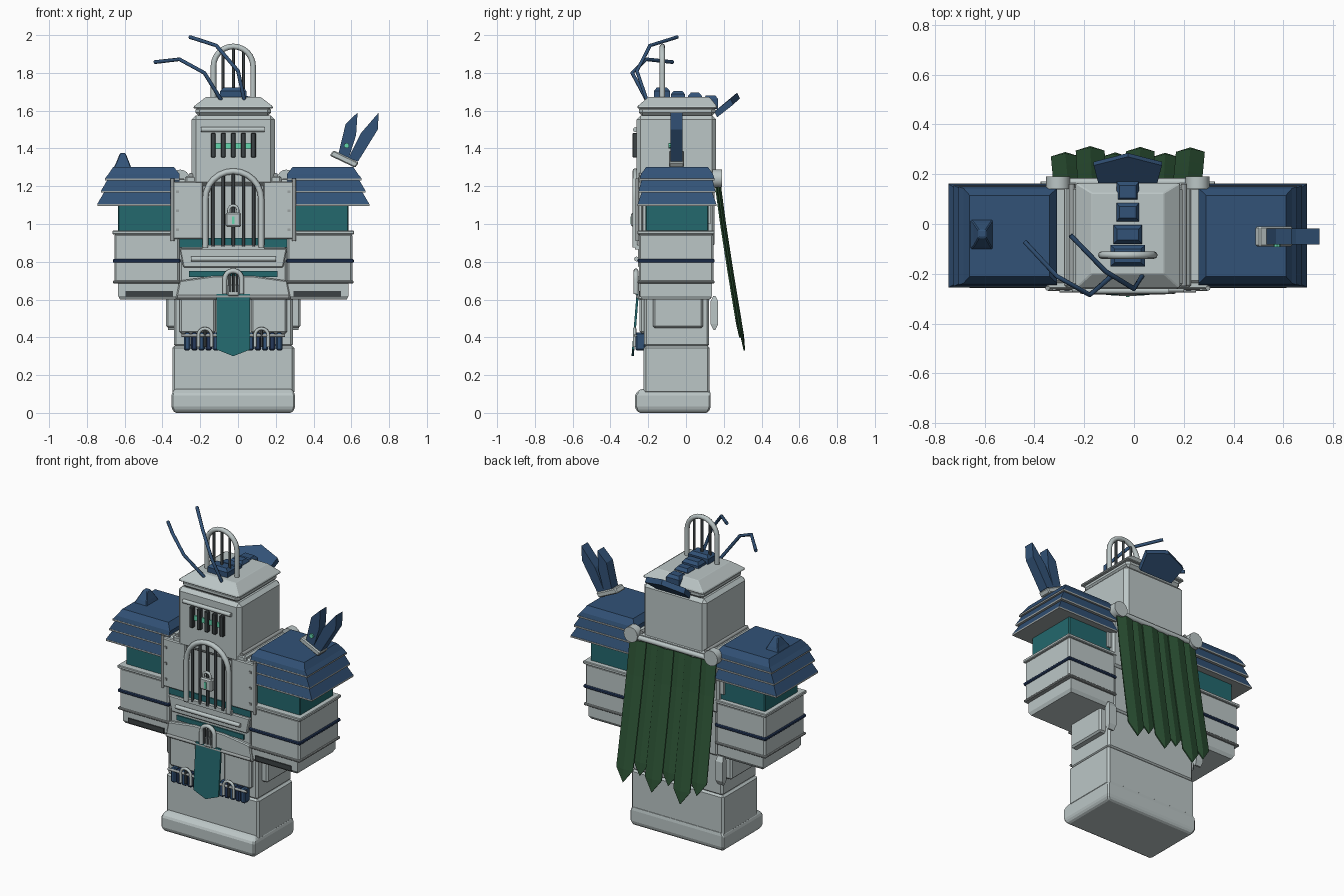
import bpy, bmesh, math
from mathutils import Vector

if "Cube" in bpy.data.objects:
    bpy.data.objects.remove(bpy.data.objects["Cube"])

C = -0.025  # centre line of the body


def material(name, rgb):
    m = bpy.data.materials.new(name)
    m.diffuse_color = (*rgb, 1)
    m.use_nodes = True
    m.node_tree.nodes["Principled BSDF"].inputs["Base Color"].default_value = m.diffuse_color
    return m


GREY = material("light_grey", (0.50, 0.565, 0.565))
TRIM = material("trim_grey", (0.33, 0.36, 0.36))
NAVY = material("navy", (0.032, 0.085, 0.185))
DEEP = material("deep_navy", (0.018, 0.040, 0.105))
TEAL = material("teal", (0.017, 0.14, 0.155))
GREEN = material("green", (0.026, 0.088, 0.036))
DARK = material("dark_grey", (0.045, 0.054, 0.058))
MINT = material("mint", (0.13, 0.68, 0.43))


def finish(bm, name, mat, bevel=0):
    bmesh.ops.recalc_face_normals(bm, faces=bm.faces)
    me = bpy.data.meshes.new(name)
    bm.to_mesh(me)
    bm.free()
    me.materials.append(mat)
    ob = bpy.data.objects.new(name, me)
    bpy.context.collection.objects.link(ob)
    if bevel:
        mod = ob.modifiers.new("bevel", "BEVEL")
        mod.width, mod.segments = bevel, 1
    return ob


def loft(name, rects, mat, bevel=0):
    """Stack of rectangles (x0, x1, y0, y1, z)."""
    bm = bmesh.new()
    rings = [[bm.verts.new(p) for p in ((a, c, z), (b, c, z), (b, d, z), (a, d, z))]
             for a, b, c, d, z in rects]
    for lo, hi in zip(rings, rings[1:]):
        for i in range(4):
            j = (i + 1) % 4
            bm.faces.new((lo[i], lo[j], hi[j], hi[i]))
    bm.faces.new(rings[0])
    bm.faces.new(rings[-1])
    return finish(bm, name, mat, bevel)


def box(name, x0, x1, y0, y1, z0, z1, mat, bevel=0):
    return loft(name, [(x0, x1, y0, y1, z0), (x0, x1, y0, y1, z1)], mat, bevel)


def prism(name, front, back, mat, bevel=0):
    """Solid between two matching outlines."""
    bm = bmesh.new()
    a, b = ([bm.verts.new(p) for p in o] for o in (front, back))
    for i in range(len(a)):
        j = (i + 1) % len(a)
        bm.faces.new((a[i], a[j], b[j], b[i]))
    bm.faces.new(a)
    bm.faces.new(b)
    return finish(bm, name, mat, bevel)


def plate(name, pts, y0, y1, mat, bevel=0):
    return prism(name, [(x, y0, z) for x, z in pts], [(x, y1, z) for x, z in pts], mat, bevel)


def tube(name, pts, r, mat, sides=8):
    """Round rod swept along a path."""
    bm = bmesh.new()
    P = [Vector(p) for p in pts]
    rings = []
    for i, p in enumerate(P):
        t = (P[min(i + 1, len(P) - 1)] - P[max(i - 1, 0)]).normalized()
        u = t.cross(Vector((0, 1, 0)))
        u = (u if u.length > 0.1 else t.cross(Vector((1, 0, 0)))).normalized()
        v = t.cross(u)
        rings.append([bm.verts.new(p + r * (u * math.cos(k * math.tau / sides) + v * math.sin(k * math.tau / sides)))
                      for k in range(sides)])
    for lo, hi in zip(rings, rings[1:]):
        for i in range(sides):
            j = (i + 1) % sides
            bm.faces.new((lo[i], lo[j], hi[j], hi[i])).smooth = True
    bm.faces.new(rings[0])
    bm.faces.new(rings[-1])
    return finish(bm, name, mat)


def arch(name, x, y, z0, top, rad, r, mat=GREY):
    zc = top - r - rad
    pts = [(x - rad, y, z0)]
    pts += [(x - rad * math.cos(k * math.pi / 12), y, zc + rad * math.sin(k * math.pi / 12)) for k in range(13)]
    return tube(name, pts + [(x + rad, y, z0)], r, mat)


def side(s, a, b):
    return sorted((C + s * a, C + s * b))


# Legs and foot block
loft("foot", [(-.335, .285, -.25, .115, 0), (-.352, .302, -.27, .13, .025),
              (-.352, .302, -.27, .13, .10), (-.335, .285, -.24, .125, .127)], GREY, .008)
box("legs", -.348, .298, -.225, .125, .10, .355, GREY, .012)
box("upper_legs", -.34, .29, -.222, .122, .35, .66, GREY, .012)

# Torso, chest and waist
box("waist", -.31, .26, -.235, .135, .60, .92, GREY, .01)
box("torso", -.33, .28, -.24, .15, .88, 1.235, GREY, .012)
box("collar", -.28, .23, -.255, .165, 1.2, 1.255, GREY, .01)
box("chest_teal_band", -.31, .26, -.248, -.23, .875, .925, TEAL)
box("waist_teal_band", -.26, .21, -.243, -.23, .72, .75, TEAL)
plate("waist_plate", [(-.31, .87), (.26, .87), (.24, .77), (-.29, .77)], -.255, -.22, GREY, .006)
tube("waist_bar", [(-.25, -.262, .815), (.2, -.262, .815)], .013, GREY)
plate("belt_plate", [(-.33, .60), (.28, .60), (.26, .70), (.08, .725), (-.13, .725), (-.31, .70)], -.255, -.2, GREY, .006)
tube("belt_rail", [(-.32, -.255, .615), (.27, -.255, .615)], .010, TRIM)
for s in (-1, 1):
    a, b = side(s, .16, .325)
    box("chest_panel", a, b, -.262, -.23, .92, 1.225, GREY, .006)
    x = C + s * .322
    tube("chest_rail", [(x, -.258, .91), (x, -.258, 1.24)], .010, TRIM)
    for z in (.97, 1.07, 1.17):
        box("rivet", C + s * .295 - .007, C + s * .295 + .007, -.268, -.26, z - .007, z + .007, TRIM)
    tube("collar_rail", [(C + s * .225, -.25, 1.258), (C + s * .225, .16, 1.258)], .012, TRIM)
    box("shoulder_joint", *side(s, .26, .33), -.2, .13, 1.0, 1.24, GREY)

    # Hip pouches, skirt flaps and navy pockets
    box("hip_pouch", *side(s, .30, .355), -.175, .09, .45, .62, GREY, .01)
    x = C + s * .325
    loft("rear_hip_plate", [(x - .02, x + .02, .145, .155, .44), (x - .025, x + .025, .13, .17, .47),
                            (x - .025, x + .025, .13, .17, .59), (x - .02, x + .02, .145, .155, .62)], GREY)
    box("skirt_flap", *side(s, .095, .285), -.245, -.21, .42, .62, GREY, .01)
    for k in range(5):
        d = .075 + k * .038
        box("pocket", *side(s, d, d + .034), -.268, -.215, .33, .425, DEEP if k % 2 else NAVY, .008)
    tube("pocket_bar", [(C + s * .075, -.268, .41), (C + s * .275, -.268, .41)], .008, TRIM)
    arch("pocket_arch", C + s * .15, -.272, .35, .455, .035, .009)
    tube("pocket_pin", [(C + s * .15, -.27, .35), (C + s * .15, -.27, .44)], .007, DARK)

# Chest gate with padlock
arch("chest_gate", C, -.268, .875, 1.295, .148, .016)
box("gate_foot", C - .165, C + .165, -.27, -.23, .865, .89, GREY)
for k in range(-2, 3):
    x = C + k * .054
    h = 1.12 + math.sqrt(.148 ** 2 - (x - C) ** 2)
    tube("gate_bar", [(x, -.266, .88), (x, -.266, h)], .009, DARK)
box("padlock", C - .042, C + .042, -.29, -.25, .985, 1.06, GREY, .008)
arch("padlock_shackle", C, -.275, 1.05, 1.105, .024, .008)
box("keyhole", C - .007, C + .007, -.294, -.289, 1.0, 1.04, MINT)

# Belt emblem and tabard
arch("belt_arch", C, -.265, .63, .765, .045, .013)
box("belt_lock", C - .03, C + .03, -.268, -.24, .62, .68, GREY, .005)
for x in (C - .02, C, C + .02):
    tube("belt_pin", [(x, -.268, .64), (x, -.268, .735)], .006, DARK)
tab = [(-.088, .63), (.088, .63), (.088, .335), (0, .30), (-.088, .335)]
prism("tabard", [(C + x, -.262 - (.63 - z) * .08, z) for x, z in tab],
      [(C + x, -.25 - (.63 - z) * .08, z) for x, z in tab], TEAL)

# Arms and layered shoulders
for s in (-1, 1):
    box("sleeve", *side(s, .29, .61), -.215, .12, .93, 1.13, TEAL, .006)
    box("forearm", *side(s, .285, .63), -.25, .145, .69, .95, GREY, .01)
    box("cuff_top", *side(s, .28, .64), -.257, .152, .945, .965, GREY, .004)
    box("cuff_band", *side(s, .28, .638), -.257, .152, .795, .815, DEEP, .005)
    box("cuff_low", *side(s, .28, .637), -.256, .151, .685, .70, TRIM, .004)
    a, b = side(s, .29, .61)
    loft("hand", [(a + .01, b - .01, -.23, .125, .60), (a, b, -.243, .137, .62), (a, b, -.243, .137, .69)], GREY)
    box("hand_slot", *side(s, .32, .57), -.25, -.24, .615, .645, DARK)
    for i, (z, o) in enumerate(((1.1, .72), (1.17, .70), (1.235, .68))):
        f = i * .005
        a, b = side(s, .285, o)
        box("shoulder_trim", a, b, -.256 + f, .162 - f, z - .004, z + .006, TRIM)
        p, q = side(s, .285, o - .035)
        if i < 2:
            rows = [(a, b, -.255 + f, .16 - f, z + .006), (p, q, -.235, .14, z + .066)]
        else:
            p, q = side(s, .285, o - .02)
            t, u = side(s, .315, o - .045)
            rows = [(a, b, -.245, .15, z + .006), (p, q, -.238, .143, 1.265), (t, u, -.21, .115, 1.303)]
        loft("shoulder_tier", rows, NAVY)

# Shoulder spike on one side
loft("shoulder_spike", [(-.66, -.565, -.105, .02, 1.295), (-.645, -.575, -.09, .005, 1.325),
                        (-.625, -.595, -.055, -.025, 1.375)], NAVY, .004)
# Twin blades on the other side
plate("blade_cuff", [(.485, 1.362), (.505, 1.39), (.64, 1.325), (.62, 1.298)], -.09, -.01, GREY, .006)
plate("blade_inner", [(.53, 1.365), (.585, 1.345), (.625, 1.47), (.633, 1.59), (.57, 1.53)], -.082, -.018, NAVY)
plate("blade_outer", [(.585, 1.35), (.635, 1.33), (.74, 1.50), (.745, 1.59), (.65, 1.48)], -.082, -.018, NAVY)
plate("blade_gem", [(.575 + .014 * math.cos(k * math.pi / 4), 1.415 + .014 * math.sin(k * math.pi / 4))
                    for k in range(8)], -.092, -.08, MINT)

# Head with sloped cap
box("head", -.245, .195, -.262, .16, 1.2, 1.575, GREY, .022)
box("head_upper", -.225, .175, -.25, .155, 1.57, 1.625, GREY, .02)
loft("head_cap", [(-.235, .185, -.258, .165, 1.612), (-.235, .185, -.258, .165, 1.622),
                  (-.17, .12, -.2, .125, 1.672)], GREY, .004)
tube("brow_bar", [(-.195, -.268, 1.5), (.14, -.268, 1.5)], .013, GREY)
box("eye_strip", C - .115, C + .115, -.27, -.262, 1.398, 1.428, MINT)
for k in range(-2, 3):
    x = C + k * .053
    box("visor_bar", x - .013, x + .013, -.284, -.258, 1.352, 1.482, DARK, .004)

# Arch and bars on the head
arch("head_arch", C, -.125, 1.66, 1.955, .105, .015)
for x in (-.055, 0, .055):
    tube("head_arch_bar", [(C + x, -.125, 1.66), (C + x, -.125, 1.84 + math.sqrt(.105 ** 2 - x * x))], .008, DARK)

# Segmented crest and tail plate
for y0, y1, w, z0, z1 in ((-.17, -.085, .07, 1.66, 1.722), (-.08, -.005, .058, 1.66, 1.705),
                          (.01, .085, .045, 1.655, 1.695), (.09, .17, .045, 1.61, 1.68)):
    loft("crest_segment", [(C - w, C + w, y0, y1, z0), (C - w, C + w, y0, y1, z1 - .018),
                           (C - w * .75, C + w * .75, y0 + .015, y1 - .015, z1)], NAVY)
tail = [(-.115, .165, 1.565), (.115, .165, 1.565), (.137, .25, 1.632), (0, .285, 1.665), (-.137, .25, 1.632)]
prism("tail_plate", [(C + x, y, z) for x, y, z in tail], [(C + x, y - .015, z + .03) for x, y, z in tail], NAVY)

# Antennae
tube("antenna_low", [(-.085, -.205, 1.65), (-.178, -.285, 1.80), (-.31, -.21, 1.872), (-.44, -.07, 1.857)], .010, NAVY, 6)
tube("antenna_high", [(.035, -.205, 1.65), (0, -.26, 1.81), (-.115, -.19, 1.945), (-.255, -.045, 1.99)], .010, NAVY, 6)

# Cape of overlapping pointed strips, hung from a bar with end discs
for k, tip in enumerate((.40, .33, .41, .35, .42, .36)):
    x, w, lift = C - .25 + k * .1, .058, .012 * (k % 2)
    bm = bmesh.new()
    prev = None
    for z in (1.21, 1.0, .75, tip + .08):
        y = .16 + .135 * ((1.21 - z) / .87) ** 1.1 + lift
        cx = C + (x - C) * (.96 + .06 * (1.21 - z))
        row = [bm.verts.new(p) for p in ((cx - w, y, z), (cx, y + .012, z), (cx + w, y, z))]
        if prev:
            for i in (0, 1):
                bm.faces.new((prev[i], prev[i + 1], row[i + 1], row[i]))
        prev = row
    end = bm.verts.new((cx, y + .018, tip))
    for i in (0, 1):
        bm.faces.new((prev[i], prev[i + 1], end))
    strip = finish(bm, "cape_strip", GREEN)
    strip.modifiers.new("solid", "SOLIDIFY").thickness = .008
tube("cape_bar", [(C - .29, .168, 1.225), (C + .29, .168, 1.225)], .016, GREY)
for s in (-1, 1):
    tube("cape_disc", [(C + s * .28, .14, 1.24), (C + s * .28, .19, 1.24)], .048, GREY, 16)
